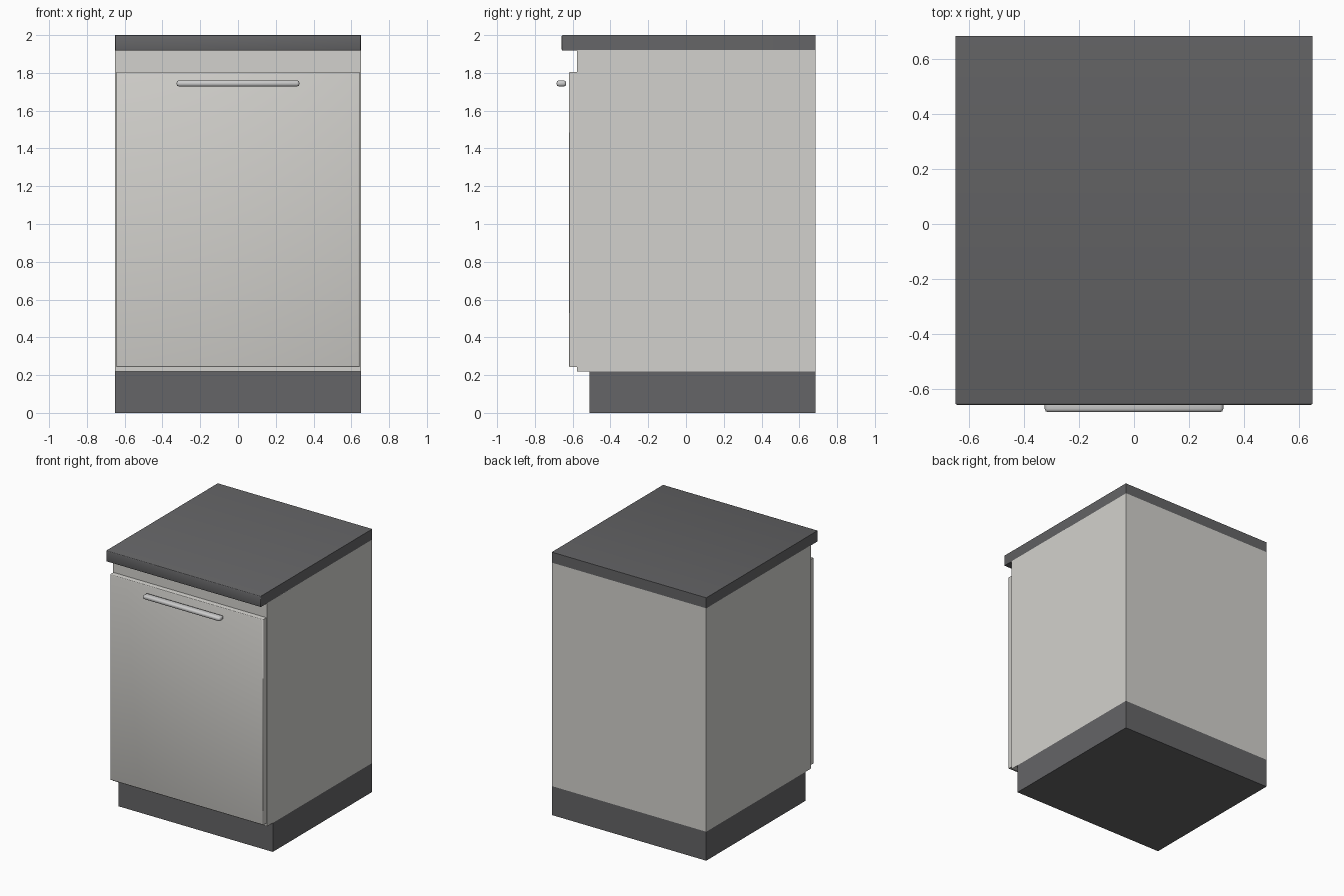
import bpy, bmesh
from mathutils import Vector

if "Cube" in bpy.data.objects:
    bpy.data.objects.remove(bpy.data.objects["Cube"])


def material(name, rgb):
    m = bpy.data.materials.new(name)
    m.diffuse_color = (*rgb, 1)
    m.use_nodes = True
    m.node_tree.nodes["Principled BSDF"].inputs["Base Color"].default_value = m.diffuse_color
    return m


def box(name, lo, hi, mat, bevel=0, segments=1, front_only=True):
    """Box between two corners; optionally bevel its front-face edges or all edges."""
    lo, hi = Vector(lo), Vector(hi)
    bm = bmesh.new()
    bmesh.ops.create_cube(bm, size=1)
    for v in bm.verts:
        v.co = (lo + hi) / 2 + v.co * (hi - lo)
    if bevel:
        edges = [e for e in bm.edges if not front_only
                 or all(abs(v.co.y - lo.y) < 1e-4 for v in e.verts)]
        bmesh.ops.bevel(bm, geom=edges, offset=bevel, segments=segments,
                        profile=0.5, affect='EDGES')
    mesh = bpy.data.meshes.new(name)
    bm.to_mesh(mesh)
    bm.free()
    obj = bpy.data.objects.new(name, mesh)
    bpy.context.collection.objects.link(obj)
    mesh.materials.append(mat)
    if bevel:
        bpy.ops.object.select_all(action='DESELECT')
        obj.select_set(True)
        bpy.context.view_layer.objects.active = obj
        bpy.ops.object.shade_smooth_by_angle(angle=0.9)
    return obj


dark = material("dark_grey", (0.13, 0.13, 0.135))
light = material("warm_white", (0.65, 0.64, 0.61))
metal = material("metal", (0.6, 0.6, 0.62))

# Recessed base, carcass and overhanging worktop, flush at the back
box("plinth", (-0.65, -0.51, 0), (0.65, 0.685, 0.22), dark)
box("carcass", (-0.65, -0.577, 0.22), (0.65, 0.685, 1.92), light)
box("worktop", (-0.65, -0.658, 1.918), (0.65, 0.685, 2.0), dark, 0.006, 2)

# Door panel with softened front edges
box("door", (-0.644, -0.619, 0.243), (0.644, -0.577, 1.806), light, 0.006, 2)

# Rounded bar handle standing off the door
box("handle", (-0.325, -0.685, 1.728), (0.325, -0.634, 1.76), metal, 0.012, 2, front_only=False)
